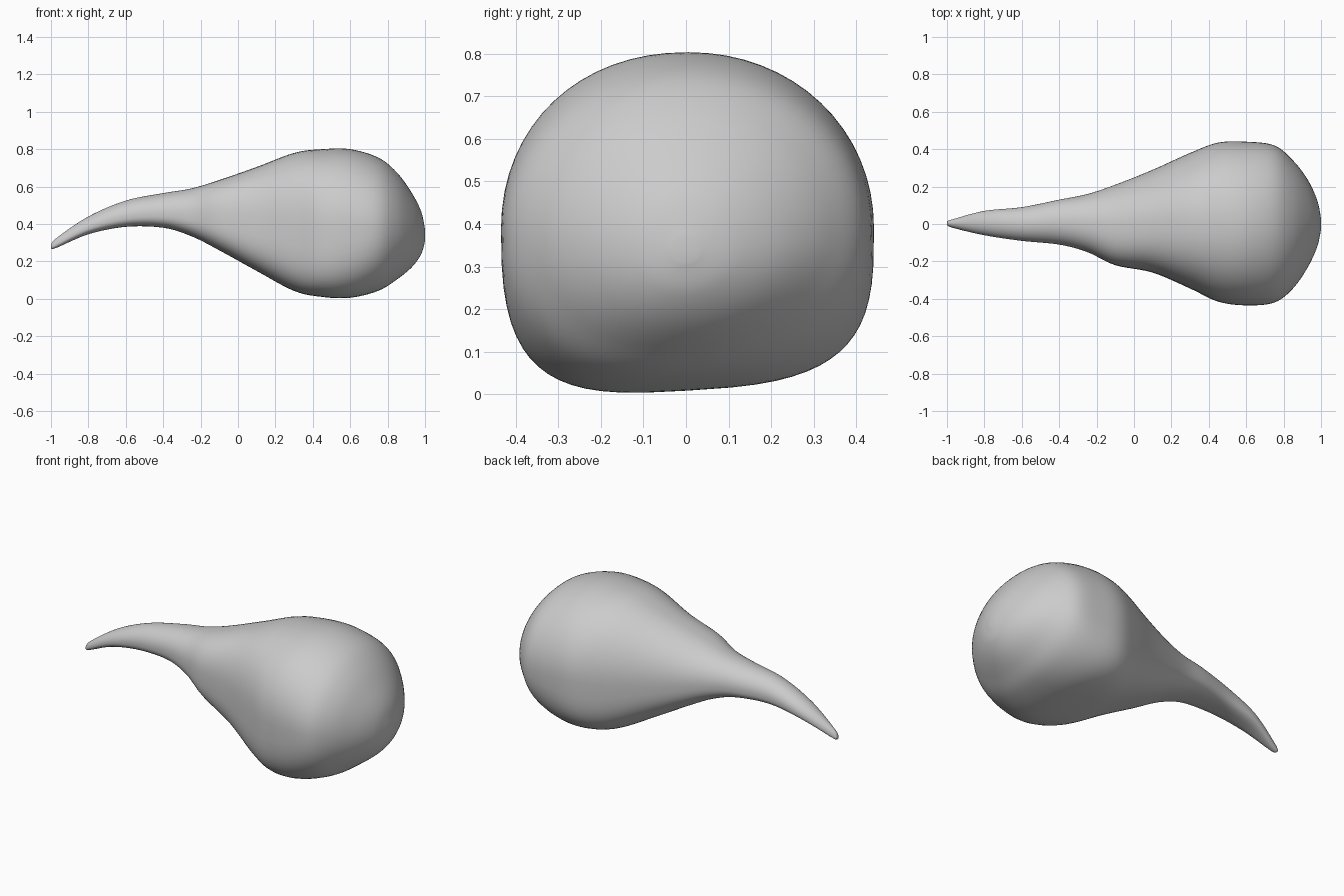
import bpy
import bmesh
import math

cube = bpy.data.objects.get("Cube")
if cube:
    bpy.data.objects.remove(cube, do_unlink=True)

# Stations along the body:
# x, top z, bottom z, back y, front y, squareness of upper front, squareness below
STATIONS = [
    (-1, .285, .27, .015, -.005, 2, 2),
    (-.97, .325, .273, .025, -.02, 2, 2.2),
    (-.8, .44, .345, .07, -.06, 2, 2.6),
    (-.6, .525, .385, .09, -.09, 2, 2.8),
    (-.4, .565, .38, .13, -.11, 2.1, 2.8),
    (-.25, .59, .335, .16, -.15, 2.3, 2.8),
    (-.1, .635, .26, .21, -.22, 2.6, 3),
    (.1, .705, .15, .29, -.26, 2.6, 3.2),
    (.3, .78, .045, .38, -.345, 2.4, 3.5),
    (.45, .8, .015, .435, -.415, 2.2, 3.5),
    (.6, .8, .01, .44, -.435, 2.1, 3),
    (.75, .755, .045, .42, -.42, 2, 2.4),
    (.85, .675, .105, .34, -.345, 2, 2.1),
    (.93, .565, .17, .235, -.23, 2, 2),
    (.98, .465, .24, .125, -.12, 2, 2),
    (1, .37, .31, .03, -.03, 2, 2),
]
SIDES = 64
STEPS = 6


def smooth_station(i, t):
    """Catmull-Rom blend between station i and the next one."""
    last = len(STATIONS) - 1
    a, b, c, d = (STATIONS[min(max(k, 0), last)] for k in range(i - 1, i + 3))
    return [q + .5 * t * (r - p + t * (2 * p - 5 * q + 4 * r - s + t * (3 * (q - r) + s - p)))
            for p, q, r, s in zip(a, b, c, d)]


def power(value, exponent):
    return math.copysign(abs(value) ** (2 / exponent), value)


def section(station):
    """Rounded cross-section, squarer underneath than on top."""
    x, top, bottom, back, front, upper, lower = station
    body = min(max(x + .5, 0), 1)
    middle = bottom + (top - bottom) * (.4 + .08 * body)
    points = []
    for k in range(SIDES):
        angle = math.tau * k / SIDES
        c, s = math.cos(angle), math.sin(angle)
        if s < 0:
            exponent = lower
        else:
            exponent = upper if c < 0 else 2.05
        across, up = power(c, exponent), power(s, exponent)
        y = (back + front) / 2 + across * (back - front) / 2
        z = middle + up * ((top - middle) if s > 0 else (middle - bottom))
        # Underside leans slightly towards the front
        z += max(-up, 0) * .06 * y * body
        points.append((x, y, max(z, 0)))
    return points


# Lofted body from the thin curved tail to the round bulb
bm = bmesh.new()
rings = []
for i in range(len(STATIONS) - 1):
    for j in range(STEPS):
        rings.append([bm.verts.new(p) for p in section(smooth_station(i, j / STEPS))])
rings.append([bm.verts.new(p) for p in section(STATIONS[-1])])
for low, high in zip(rings, rings[1:]):
    for k in range(SIDES):
        n = (k + 1) % SIDES
        bm.faces.new((low[k], low[n], high[n], high[k]))
bm.faces.new(rings[0])
bm.faces.new(rings[-1])
bmesh.ops.recalc_face_normals(bm, faces=bm.faces)

mesh = bpy.data.meshes.new("tapered_bulb")
bm.to_mesh(mesh)
bm.free()
bulb = bpy.data.objects.new("tapered_bulb", mesh)
bpy.context.collection.objects.link(bulb)

# Plain grey surface
grey = bpy.data.materials.new("plain grey")
grey.use_nodes = True
colour = (.6, .6, .6, 1)
grey.diffuse_color = colour
grey.node_tree.nodes["Principled BSDF"].inputs["Base Color"].default_value = colour
mesh.materials.append(grey)

# Smooth shading
bpy.ops.object.select_all(action="DESELECT")
bulb.select_set(True)
bpy.context.view_layer.objects.active = bulb
bpy.ops.object.shade_smooth_by_angle(angle=math.radians(50))
